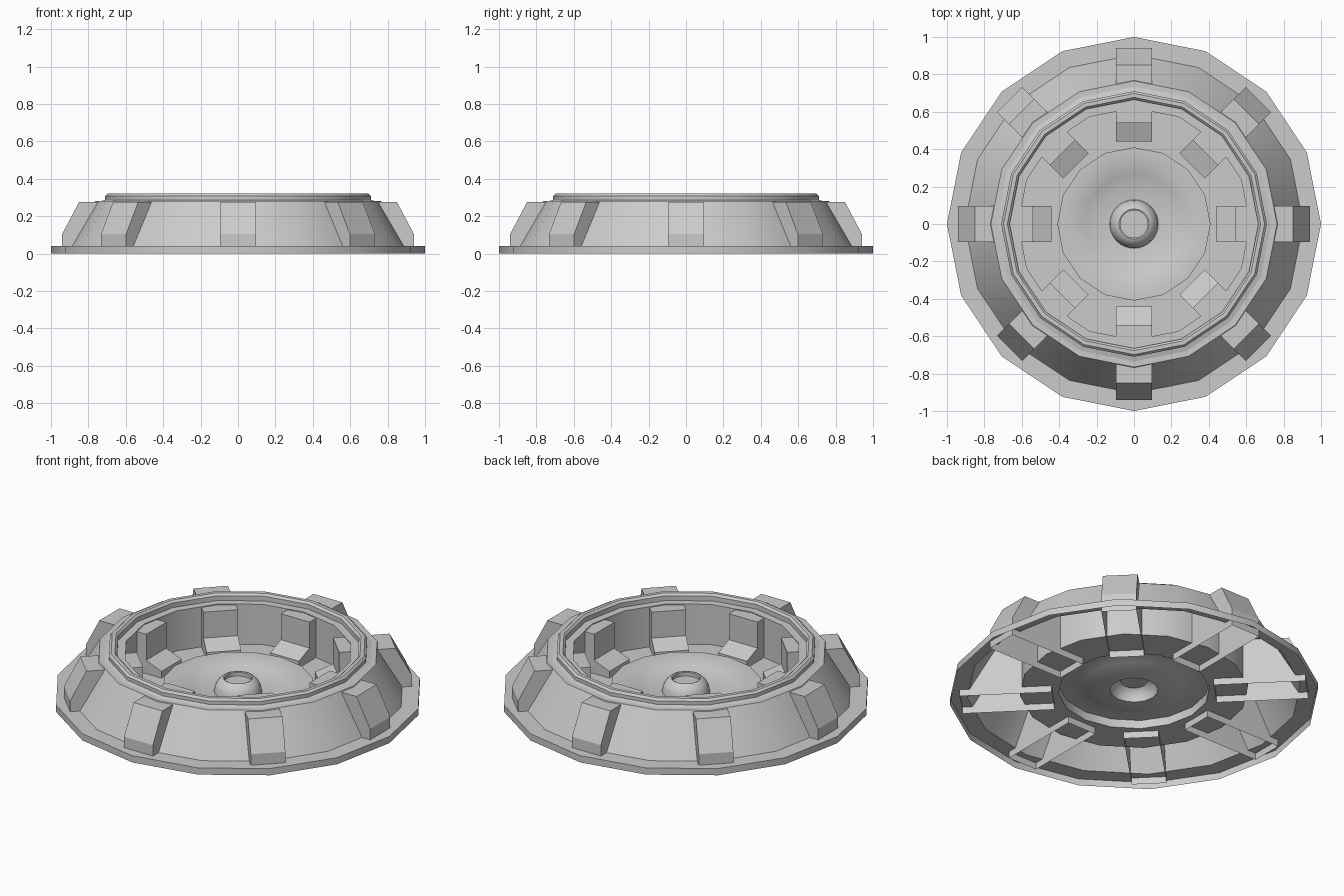
import bpy, bmesh
from math import cos, sin, pi, radians

if "Cube" in bpy.data.objects:
    bpy.data.objects.remove(bpy.data.objects["Cube"])


def finish(name, bm, smooth=True):
    mesh = bpy.data.meshes.new(name)
    bm.to_mesh(mesh)
    bm.free()
    ob = bpy.data.objects.new(name, mesh)
    bpy.context.collection.objects.link(ob)
    if smooth:
        bpy.ops.object.select_all(action='DESELECT')
        ob.select_set(True)
        bpy.context.view_layer.objects.active = ob
        bpy.ops.object.shade_smooth_by_angle(angle=radians(30))
    return ob


def lathe(name, profile, sides, cap=False):
    """Revolve (radius, z) points, listed from the outside inward."""
    bm = bmesh.new()
    rings = [[bm.verts.new((r * cos(2 * pi * j / sides), r * sin(2 * pi * j / sides), z))
              for j in range(sides)] for r, z in profile]
    for a, b in zip(rings, rings[1:]):
        for j in range(sides):
            k = (j + 1) % sides
            bm.faces.new((a[j], a[k], b[k], b[j]))
    if cap:
        bm.faces.new(rings[-1])
    return finish(name, bm)


def rib(name, angle, profile, half):
    """Radial bracket: closed sides, open underneath."""
    bm = bmesh.new()
    c, s = cos(angle), sin(angle)
    right, left = [[bm.verts.new((r * c - w * s, r * s + w * c, z)) for r, z in profile]
                   for w in (-half, half)]
    bm.faces.new(right[::-1]).normal_flip()
    bm.faces.new(left).normal_flip()
    for i in range(len(profile) - 1):
        bm.faces.new((right[i], left[i], left[i + 1], right[i + 1]))
    # make the side plates face outward
    bm.normal_update()
    for f in bm.faces:
        mid = f.calc_center_median()
        side = -mid.x * s + mid.y * c
        if abs(side) > half * 0.9 and (-f.normal.x * s + f.normal.y * c) * side < 0:
            f.normal_flip()
    return finish(name, bm, smooth=False)


# flange, sloped skirt, ledge, inner wall and floor
lathe("base_shell", [(1.0, 0), (1.0, 0.04), (0.905, 0.04), (0.765, 0.28), (0.62, 0.28),
                     (0.62, 0.04), (0.41, 0.04)], 16)

# rounded rim on top of the shell
lathe("top_rim", [(0.735, 0.28), (0.71, 0.287), (0.71, 0.308), (0.698, 0.32), (0.677, 0.32),
                  (0.665, 0.308), (0.665, 0.28)], 16)

# raised plate with a shallow bowl
lathe("centre_bowl", [(0.41, 0.04), (0.41, 0.09), (0.33, 0.09), (0.27, 0.068),
                      (0.20, 0.051), (0.13, 0.045)], 16)

# hollow domed hub
lathe("centre_hub", [(0.13, 0.045), (0.125, 0.075), (0.112, 0.1), (0.09, 0.122), (0.08, 0.125),
                     (0.073, 0.122), (0.073, 0.1)], 32, cap=True)

# eight brackets through the shell
bracket = [(0.94, 0), (0.94, 0.105), (0.85, 0.275), (0.54, 0.275), (0.54, 0.12),
           (0.44, 0.08), (0.44, 0)]
for n in range(8):
    rib("bracket_%d" % (n + 1), n * pi / 4, bracket, 0.095)
